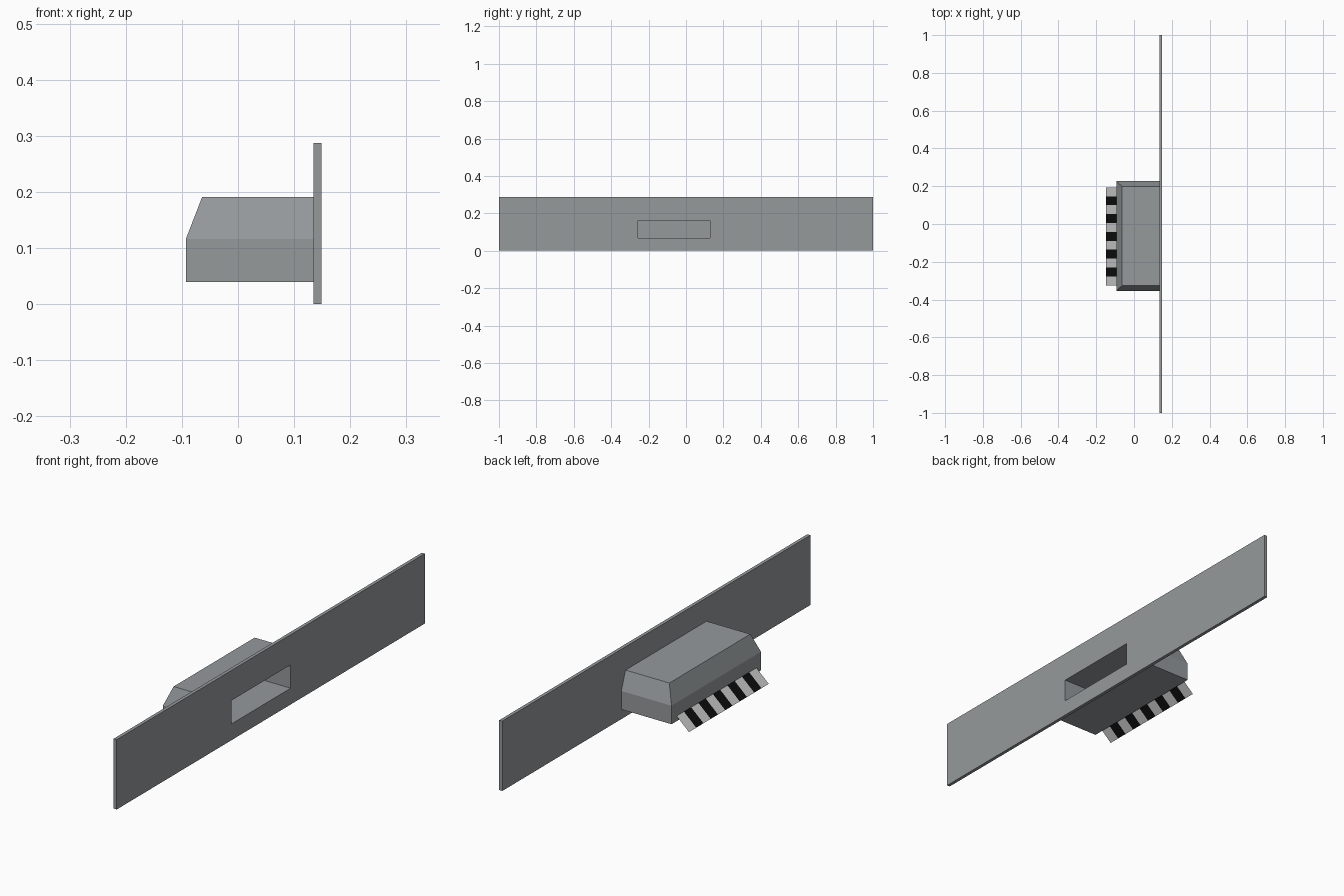
import bpy, bmesh

if "Cube" in bpy.data.objects:
    bpy.data.objects.remove(bpy.data.objects["Cube"])


def material(name, color):
    m = bpy.data.materials.new(name)
    m.diffuse_color = (*color, 1)
    m.use_nodes = True
    m.node_tree.nodes["Principled BSDF"].inputs["Base Color"].default_value = m.diffuse_color
    return m


GREY = material("concrete grey", (0.30, 0.32, 0.33))
LIGHT = material("stripe light grey", (0.60, 0.60, 0.60))
BLACK = material("stripe black", (0.004, 0.004, 0.004))
YC = -0.0635  # centre of the bunker along the wall


def mesh_object(name, verts, faces, *mats):
    me = bpy.data.meshes.new(name)
    me.from_pydata(verts, [], faces)
    bm = bmesh.new()
    bm.from_mesh(me)
    if len(faces) > 1:
        bmesh.ops.recalc_face_normals(bm, faces=bm.faces)
    bm.to_mesh(me)
    bm.free()
    for m in mats:
        me.materials.append(m)
    ob = bpy.data.objects.new(name, me)
    bpy.context.collection.objects.link(ob)
    return ob


def loft(name, rings, *mats):
    """Closed solid through stacked rectangles (x0, x1, y0, y1, z)."""
    verts, faces = [], []
    for x0, x1, y0, y1, z in rings:
        verts += [(x0, y0, z), (x1, y0, z), (x1, y1, z), (x0, y1, z)]
    for r in range(len(rings) - 1):
        for i in range(4):
            a, b = r * 4 + i, r * 4 + (i + 1) % 4
            faces.append((a, b, b + 4, a + 4))
    n = len(verts)
    faces += [(3, 2, 1, 0), (n - 4, n - 3, n - 2, n - 1)]
    return mesh_object(name, verts, faces, *mats)


# long flat wall
wall = loft("wall", [(0.135, 0.149, -1, 1, 0), (0.135, 0.149, -1, 1, 0.287)], GREY)

# housing behind the wall, chamfered towards the top on three sides
housing = loft("housing", [
    (-0.093, 0.135, YC - 0.2905, YC + 0.2905, 0.04),
    (-0.093, 0.135, YC - 0.2905, YC + 0.2905, 0.116),
    (-0.064, 0.135, YC - 0.263, YC + 0.263, 0.191)], GREY)

# rectangular recess through the wall into the housing
cutter = loft("recess_cutter", [(-0.06, 0.2, YC - 0.1925, YC + 0.1925, 0.067),
                                (-0.06, 0.2, YC - 0.1925, YC + 0.1925, 0.163)], GREY)
cutter.hide_render = True
for ob in (wall, housing):
    mod = ob.modifiers.new("recess", 'BOOLEAN')
    mod.operation, mod.solver, mod.object = 'DIFFERENCE', 'EXACT', cutter
    bpy.context.view_layer.objects.active = ob
    bpy.ops.object.modifier_apply(modifier=mod.name)
bpy.data.objects.remove(cutter)

# sloping striped flap: a single sheet of eleven alternating stripes
N, HALF = 11, 0.259
verts, faces = [], []
for i in range(N + 1):
    y = YC - 0.002 - HALF + 2 * HALF * i / N
    verts += [(-0.149, y, 0.01), (-0.093, y, 0.061)]
for i in range(N):
    faces.append((2 * i, 2 * i + 1, 2 * i + 3, 2 * i + 2))
flap = mesh_object("striped_flap", verts, faces, LIGHT, BLACK)
for p in flap.data.polygons:
    p.material_index = p.index % 2
    if p.normal.z < 0:
        p.flip()
